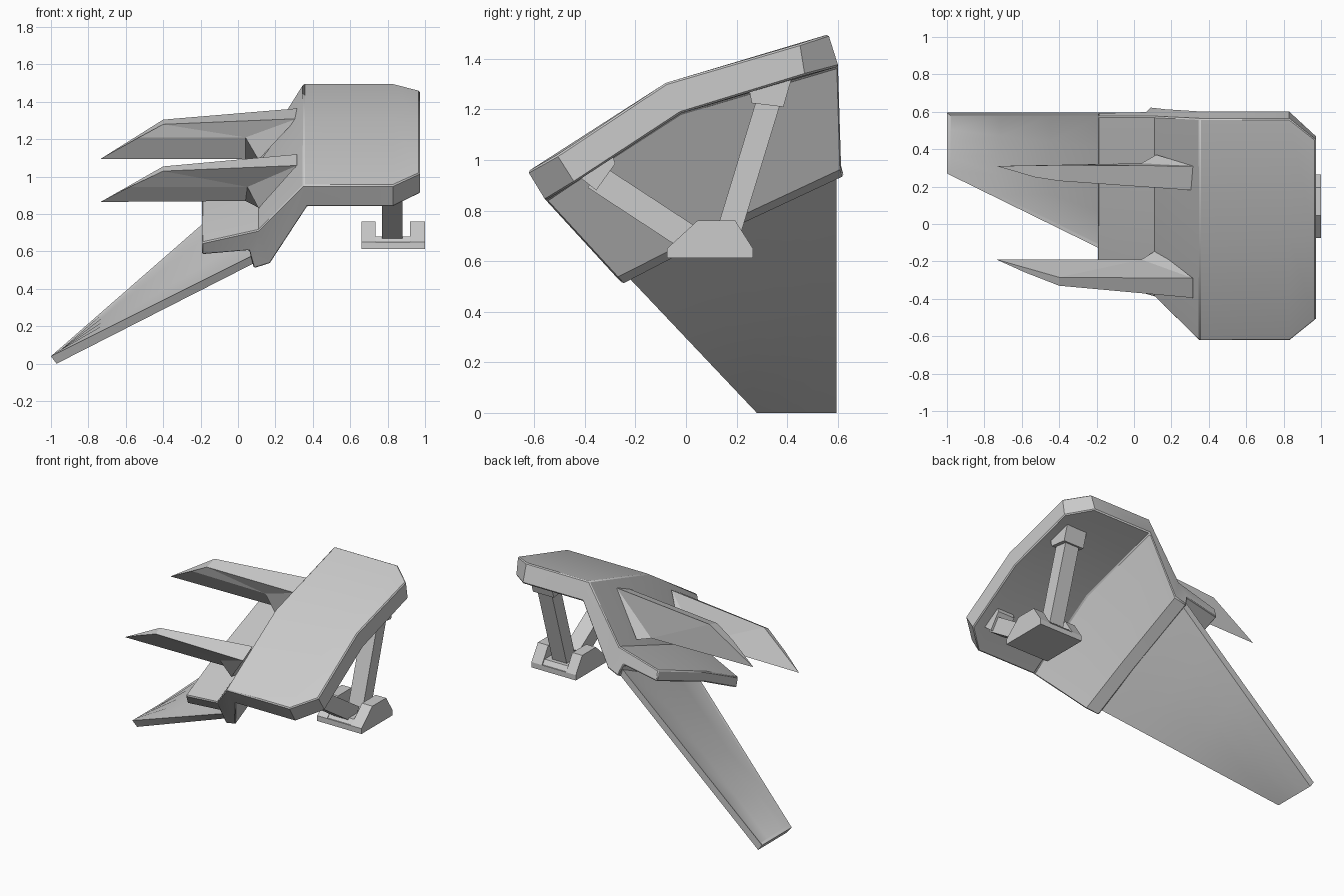
import bpy, bmesh
from mathutils import Vector

if "Cube" in bpy.data.objects:
    bpy.data.objects.remove(bpy.data.objects["Cube"])


def smooth_by_angle(ob, angle):
    bpy.context.view_layer.objects.active = ob
    ob.select_set(True)
    bpy.ops.object.shade_smooth_by_angle(angle=angle)
    ob.select_set(False)


def make(name, verts, faces, bevel=0.0):
    me = bpy.data.meshes.new(name)
    bm = bmesh.new()
    vs = [bm.verts.new(v) for v in verts]
    for f in faces:
        bm.faces.new([vs[i] for i in f])
    bmesh.ops.recalc_face_normals(bm, faces=bm.faces[:])
    bm.to_mesh(me)
    bm.free()
    ob = bpy.data.objects.new(name, me)
    bpy.context.collection.objects.link(ob)
    if bevel:
        b = ob.modifiers.new("edge_bevel", 'BEVEL')
        b.width, b.segments = bevel, 1
        b.limit_method, b.angle_limit = 'ANGLE', 0.9
    return ob


def loft(name, rings, caps=None, **kw):
    """Skin equal-length closed rings; caps lists index groups for the ends."""
    n, m = len(rings[0]), len(rings)
    caps = caps or [tuple(range(n))]
    faces = [(r * n + i, r * n + (i + 1) % n, (r + 1) * n + (i + 1) % n, (r + 1) * n + i)
             for r in range(m - 1) for i in range(n)]
    faces += [tuple(i + o for i in c) for c in caps for o in (0, (m - 1) * n)]
    return make(name, [p for ring in rings for p in ring], faces, **kw)


def prism_x(name, profile, x0, x1, **kw):
    return loft(name, [[(x, y, z) for y, z in profile] for x in (x0, x1)], **kw)


# Bent shoulder plate: cross-section x values, then (y, z) at front, bend and back
xs = [.973, .83, .35, .11, -.193, -.193, .06, .085, .17, .37, .83, .973]
front = [(-.51, 1.02), (-.625, .955), (-.625, .955), (-.39, .715), (-.30, .648), (-.28, .583),
         (-.28, .605), (-.25, .508), (-.275, .535), (-.555, .84), (-.555, .84), (-.44, .91)]
bend = [(-.08, 1.305), (-.08, 1.305), (-.08, 1.305), (.0, .91), (.05, .82), (.07, .755),
        (.07, .79), (.10, .69), (.08, .715), (-.02, 1.185), (-.02, 1.185), (-.02, 1.185)]
back = [(.45, 1.46), (.563, 1.497), (.563, 1.497), (.575, 1.115), (.575, 1.03), (.595, .96),
        (.60, 1.01), (.625, .935), (.615, .965), (.603, 1.37), (.603, 1.37), (.47, 1.335)]
plate = loft("shoulder_plate",
             [[(x, y, z) for x, (y, z) in zip(xs, st)] for st in (front, bend, back)],
             caps=[(0, 1, 10, 11), (1, 2, 9, 10), (2, 3, 8, 9), (3, 4, 5, 6), (3, 6, 7, 8)],
             bevel=.007)
smooth_by_angle(plate, .5)

# Long hanging blade with a shallow recessed outer face
outer = [(-1, .27, .04), (-1, .595, .04), (.10, .595, 1.0), (.10, -.27, .59)]
inner = [(-.97, .28, 0), (-.97, .595, 0), (.13, .595, .965), (.13, -.25, .56)]
blade = loft("lower_blade", [outer, inner])
bm = bmesh.new()
bm.from_mesh(blade.data)
top = max(bm.faces, key=lambda f: f.calc_center_median().z - f.calc_center_median().x
          if f.calc_area() > .3 else -9)
bmesh.ops.inset_region(bm, faces=[top], thickness=.03, depth=-.004)
bmesh.ops.subdivide_edges(bm, edges=bm.edges[:], cuts=3, use_grid_fill=True)
bm.to_mesh(blade.data)
bm.free()
smooth_by_angle(blade, .6)

# Two swept fins: rear outline and front outline (tip, shoulder, end, heel, belly)
fins = {
    "fin_front": ([(-.735, -.19, .865), (-.40, -.285, 1.055), (.315, -.29, 1.12),
                   (.12, -.14, .83), (.04, -.19, .87)],
                  [(-.58, -.26, .945), (-.40, -.33, 1.03), (.315, -.395, 1.06),
                   (.11, -.23, .83), (.05, -.27, .945)]),
    "fin_back": ([(-.735, .31, 1.095), (-.40, .315, 1.305), (.315, .31, 1.365),
                  (.12, .37, 1.08), (.04, .325, 1.095)],
                 [(-.53, .25, 1.21), (-.40, .23, 1.28), (.315, .18, 1.31),
                  (.11, .25, 1.09), (.04, .24, 1.21)]),
}
for name, rings in fins.items():
    loft(name, rings, caps=[(0, 1, 4), (1, 2, 4), (2, 3, 4)])

# Mount foot: base slab with a floor block and two tapered cheeks
prism_x("foot_base", [(-.075, .613), (.265, .613), (.265, .65), (-.075, .65)], .66, 1.0)
prism_x("foot_floor", [(-.075, .64), (.265, .64), (.235, .68), (-.04, .68)], .73, .93)
cheek = [(-.075, .645), (.265, .645), (.265, .65), (.195, .76), (.045, .76), (-.075, .65)]
prism_x("foot_cheek_left", cheek, .66, .735)
prism_x("foot_cheek_right", cheek, .92, 1.0)


# Square struts from the foot to pads under the plate
def strut(name, start, end, width):
    a, b = Vector(start), Vector(end)
    d = (b - a).normalized()
    s = Vector((-d.y, d.x)) * width / 2
    prism_x(name, [a + s, a - s, b - s, b + s], .77, .88)


strut("strut_front", (.045, .67), (-.36, .935), .105)
strut("strut_back", (.155, .67), (.335, 1.26), .095)
prism_x("pad_front", [(-.43, .94), (-.29, 1.02), (-.28, .985), (-.355, .88)], .765, .895)
prism_x("pad_back", [(.25, 1.275), (.42, 1.33), (.385, 1.21), (.26, 1.225)], .745, .905)
